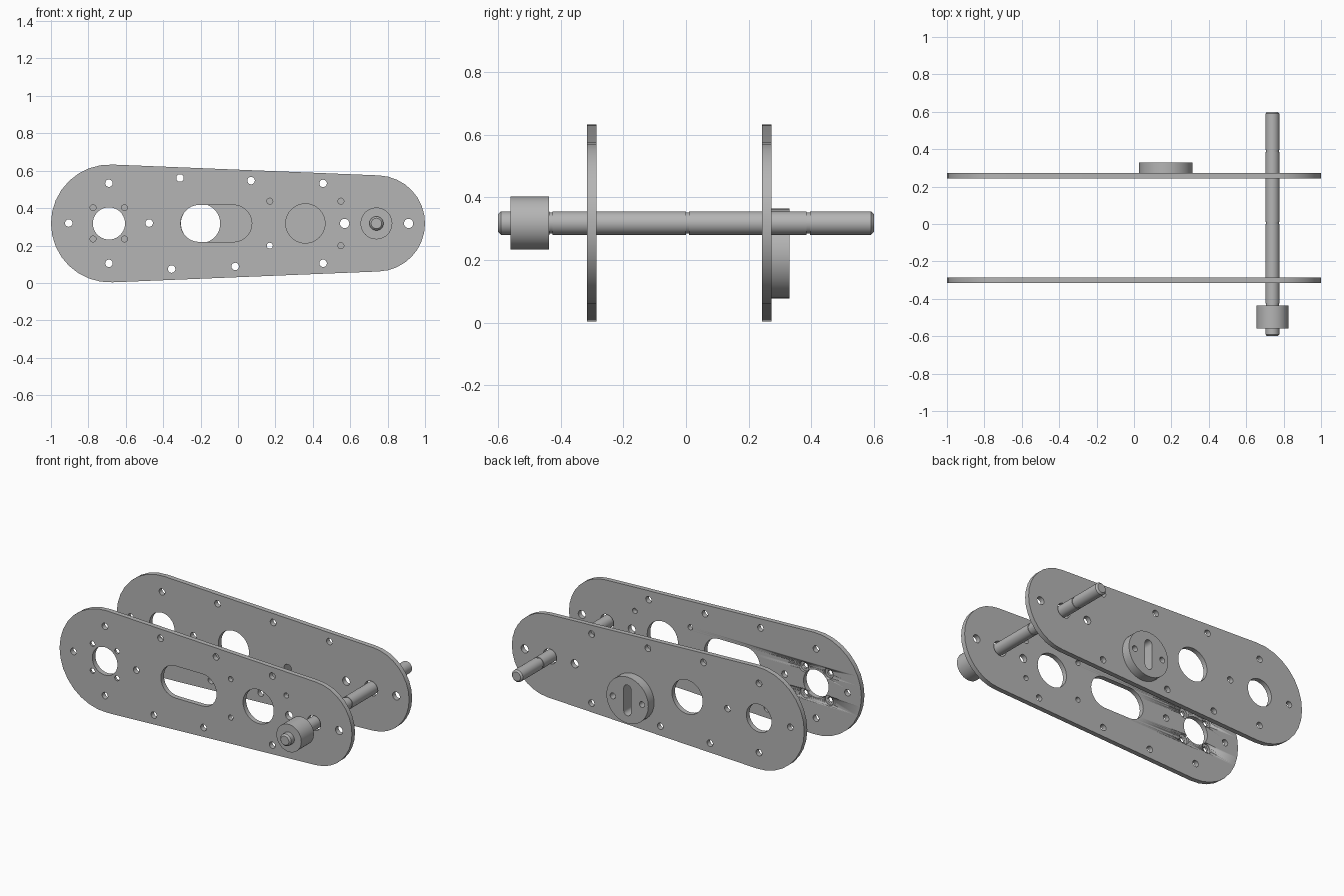
import bpy, bmesh
from math import pi, cos, sin, acos, radians

if "Cube" in bpy.data.objects:
    bpy.data.objects.remove(bpy.data.objects["Cube"], do_unlink=True)

steel = bpy.data.materials.new("grey_steel")
steel.use_nodes = True
GREY = (0.46, 0.46, 0.46, 1)
steel.diffuse_color = GREY
steel.node_tree.nodes["Principled BSDF"].inputs["Base Color"].default_value = GREY

MID = 0.318      # height of the centre line
REAR = -0.685    # centre of the large rounded end
NOSE = 0.743     # centre of the small rounded end


def arc(cx, cz, r, a0, a1, n):
    return [(cx + r * cos(a0 + (a1 - a0) * i / n), cz + r * sin(a0 + (a1 - a0) * i / n))
            for i in range(n + 1)]


def circle(cx, cz, r, n=24):
    return arc(cx, cz, r, 0, 2 * pi, n)[:-1]


def slot(p, q, r, tilt):
    """Rounded slot from centre p to centre q, where tilt is its direction."""
    return (arc(*q, r, tilt - pi / 2, tilt + pi / 2, 14)
            + arc(*p, r, tilt + pi / 2, tilt + 3 * pi / 2, 14))


def activate(ob):
    bpy.ops.object.select_all(action="DESELECT")
    ob.select_set(True)
    bpy.context.view_layer.objects.active = ob


def finish(ob):
    activate(ob)
    ob.data.materials.clear()
    ob.data.materials.append(steel)
    bpy.ops.object.shade_smooth_by_angle(angle=radians(30))


def sheet(name, loops, y0, y1):
    """Flat part cut from an outline and its holes, from depth y0 to y1."""
    cu = bpy.data.curves.new(name, "CURVE")
    cu.dimensions = "2D"
    cu.fill_mode = "BOTH"
    cu.extrude = (y1 - y0) / 2
    for loop in loops:
        sp = cu.splines.new("POLY")
        sp.points.add(len(loop) - 1)
        for pt, (x, z) in zip(sp.points, loop):
            pt.co = (x, z, 0, 1)
        sp.use_cyclic_u = True
    ob = bpy.data.objects.new(name, cu)
    bpy.context.collection.objects.link(ob)
    ob.location.y = (y0 + y1) / 2
    ob.rotation_euler.x = pi / 2
    activate(ob)
    bpy.ops.object.convert(target="MESH")
    ob = bpy.context.object
    bm = bmesh.new()
    bm.from_mesh(ob.data)
    bmesh.ops.remove_doubles(bm, verts=bm.verts, dist=0.0001)
    bmesh.ops.recalc_face_normals(bm, faces=bm.faces)
    bm.to_mesh(ob.data)
    bm.free()
    finish(ob)
    return ob


def turned(name, profile, x, z, closed=False, n=40):
    """Lathe a (radius, y) profile around an axis along y."""
    bm = bmesh.new()
    rings = [[bm.verts.new((x + r * cos(2 * pi * i / n), y, z + r * sin(2 * pi * i / n)))
              for i in range(n)] for r, y in profile]
    pairs = list(zip(rings, rings[1:]))
    if closed:
        pairs.append((rings[-1], rings[0]))
    else:
        bm.faces.new(rings[0])
        bm.faces.new(rings[-1])
    for a, b in pairs:
        for i in range(n):
            bm.faces.new((a[i], a[(i + 1) % n], b[(i + 1) % n], b[i]))
    bmesh.ops.recalc_face_normals(bm, faces=bm.faces)
    me = bpy.data.meshes.new(name)
    bm.to_mesh(me)
    bm.free()
    ob = bpy.data.objects.new(name, me)
    bpy.context.collection.objects.link(ob)
    finish(ob)
    return ob


# Shared plate outline: two rounded ends joined by tangents
t = acos((0.315 - 0.257) / (NOSE - REAR))
outline = (arc(REAR, MID, 0.315, t, 2 * pi - t, 16)
           + arc(NOSE, MID, 0.257, -t, t, 16))

# Holes found in both plates
bolts = [(-0.905, 0.32), (-0.69, 0.533), (-0.69, 0.105), (-0.475, 0.32),
         (-0.31, 0.561), (-0.355, 0.074), (0.07, 0.547), (-0.015, 0.088),
         (0.455, 0.532), (0.455, 0.105)]
shared = [circle(x, z, 0.02) for x, z in bolts]
shared += [circle(x, MID, 0.025) for x in (0.57, 0.912)]
shared += [circle(-0.69, MID, 0.086, 40), circle(0.74, MID, 0.046, 32)]

# Front plate with slot, round window and screw holes
screws = [(x, z) for x in (-0.775, -0.607) for z in (0.235, 0.402)]
small = [(x, z) for x in (0.17, 0.55) for z in (0.199, 0.437)]
front_holes = [circle(x, z, 0.016) for x, z in screws + small]
front_holes += [slot((-0.208, MID), (-0.025, MID), 0.099, 0), circle(0.36, MID, 0.105, 48)]
front = sheet("front_plate", [outline] + shared + front_holes, -0.315, -0.285)

# Counterbores on the inner side of the front plate
for x, z in screws:
    cutter = turned("counterbore_cutter", [(0.032, -0.3), (0.032, -0.25)], x, z, n=24)
    cutter.hide_render = True
    mod = front.modifiers.new("counterbore", "BOOLEAN")
    mod.operation = "DIFFERENCE"
    mod.solver = "EXACT"
    mod.object = cutter
    activate(front)
    bpy.ops.object.modifier_apply(modifier=mod.name)
    bpy.data.objects.remove(cutter, do_unlink=True)

# Back plate with round window
key = slot((0.17, 0.15), (0.17, 0.29), 0.025, pi / 2)
sheet("back_plate", [outline] + shared + [circle(-0.2, MID, 0.105, 48), key], 0.243, 0.273)

# Slotted boss on the back plate
boss_holes = [circle(0.17 + s * 0.1, 0.221, 0.018) for s in (-1, 1)]
sheet("slotted_boss", [circle(0.17, 0.221, 0.143, 56), key] + boss_holes, 0.273, 0.33)

# Shaft with chamfered ends and retaining grooves
R, G = 0.0375, 0.034
shaft = [(0.028, -0.6), (R, -0.59)]
for y in (-0.43, 0.005, 0.39):
    shaft += [(R, y - 0.005), (G, y - 0.005), (G, y + 0.005), (R, y + 0.005)]
shaft += [(R, 0.59), (0.028, 0.6)]
turned("shaft", shaft, 0.74, MID)

# Collar at the front of the shaft
turned("collar", [(R, -0.56), (0.085, -0.56), (0.085, -0.437), (R, -0.437)],
       0.74, MID, closed=True)
